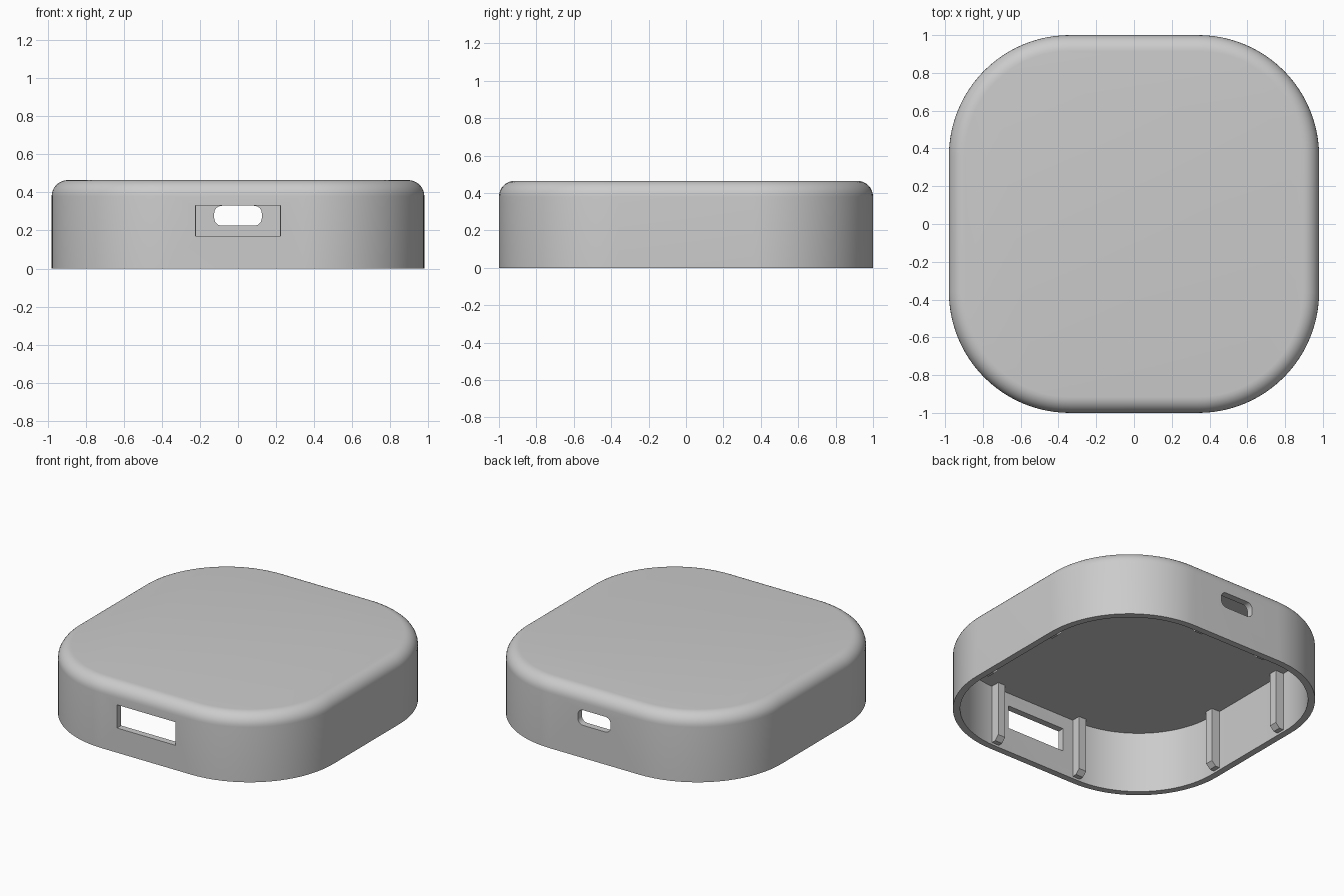
import bpy, bmesh, math
from mathutils import Matrix

cube = bpy.data.objects.get("Cube")
if cube:
    bpy.data.objects.remove(cube, do_unlink=True)

HALF_X, HALF_Y, HEIGHT = 0.98, 1.0, 0.465
CORNER, WALL, FILLET, CEILING = 0.64, 0.045, 0.085, 0.42

gray = bpy.data.materials.new("matte gray")
gray.use_nodes = True
gray.diffuse_color = (0.6, 0.6, 0.6, 1)
gray.node_tree.nodes["Principled BSDF"].inputs["Base Color"].default_value = (0.6, 0.6, 0.6, 1)


def make_object(name, bm):
    bmesh.ops.recalc_face_normals(bm, faces=bm.faces)
    mesh = bpy.data.meshes.new(name)
    bm.to_mesh(mesh)
    bm.free()
    mesh.materials.append(gray)
    obj = bpy.data.objects.new(name, mesh)
    bpy.context.collection.objects.link(obj)
    return obj


def activate(obj):
    bpy.ops.object.select_all(action='DESELECT')
    obj.select_set(True)
    bpy.context.view_layer.objects.active = obj


def ring(bm, inset, z, steps=24):
    """Rounded rectangle outline, moved inward by inset."""
    verts = []
    for quarter, (sx, sy) in enumerate([(1, 1), (-1, 1), (-1, -1), (1, -1)]):
        for i in range(steps + 1):
            a = (quarter + i / steps) * math.pi / 2
            x = sx * (HALF_X - CORNER) + (CORNER - inset) * math.cos(a)
            y = sy * (HALF_Y - CORNER) + (CORNER - inset) * math.sin(a)
            verts.append(bm.verts.new((x, y, z)))
    return verts


# Hollow shell: ceiling, inner wall, rim, outer wall, rounded top edge
bm = bmesh.new()
rings = [ring(bm, WALL, CEILING), ring(bm, WALL, 0), ring(bm, 0, 0)]
for i in range(9):
    a = i / 8 * math.pi / 2
    rings.append(ring(bm, FILLET * (1 - math.cos(a)),
                      HEIGHT - FILLET * (1 - math.sin(a))))
for low, high in zip(rings, rings[1:]):
    for i in range(len(low)):
        j = (i + 1) % len(low)
        bm.faces.new((low[i], low[j], high[j], high[i]))
bm.faces.new(rings[0])
bm.faces.new(rings[-1])
shell = make_object("case_shell", bm)


# Wall openings
def cut_opening(name, y, width, z_low, z_high, radius):
    bm = bmesh.new()
    bmesh.ops.create_cube(bm, size=1, matrix=Matrix.Translation((0, y, (z_low + z_high) / 2))
                          @ Matrix.Diagonal((width, 0.2, z_high - z_low, 1)))
    if radius:
        edges = [e for e in bm.edges if abs(e.verts[0].co.y - e.verts[1].co.y) > 0.1]
        bmesh.ops.bevel(bm, geom=edges, offset=radius, segments=6,
                        profile=0.5, affect='EDGES')
    cutter = make_object(name, bm)
    cutter.hide_render = True
    mod = shell.modifiers.new(name, 'BOOLEAN')
    mod.operation, mod.solver, mod.object = 'DIFFERENCE', 'EXACT', cutter
    activate(shell)
    bpy.ops.object.modifier_apply(modifier=mod.name)
    bpy.data.objects.remove(cutter, do_unlink=True)


cut_opening("front_opening_cutter", -HALF_Y, 0.445, 0.17, 0.33, 0)
cut_opening("back_port_cutter", HALF_Y, 0.25, 0.225, 0.33, 0.04)
activate(shell)
bpy.ops.object.shade_smooth_by_angle(angle=math.radians(30))


# Inner ribs, with a chamfered lower end
def add_rib(name, along, reach, angle, width=0.056, depth=0.062, bottom=0.015, cut=0.03):
    wall = reach - WALL
    profile = [(wall + 0.01, bottom), (wall - depth + cut, bottom),
               (wall - depth, bottom + cut), (wall - depth, CEILING + 0.01),
               (wall + 0.01, CEILING + 0.01)]
    bm = bmesh.new()
    face = bm.faces.new([bm.verts.new((x, along - width / 2, z)) for x, z in profile])
    grown = bmesh.ops.extrude_face_region(bm, geom=[face])["geom"]
    bmesh.ops.translate(bm, vec=(0, width, 0),
                        verts=[v for v in grown if isinstance(v, bmesh.types.BMVert)])
    bm.transform(Matrix.Rotation(math.radians(angle), 4, 'Z'))
    make_object(name, bm)


for side, reach, angle, spacing in [("left", HALF_X, 0, 0.31), ("back", HALF_Y, 90, 0.25),
                                    ("right", HALF_X, 180, 0.31), ("front", HALF_Y, 270, 0.33)]:
    for number, sign in enumerate((-1, 1), 1):
        add_rib(f"{side}_rib_{number}", sign * spacing, reach, angle)
